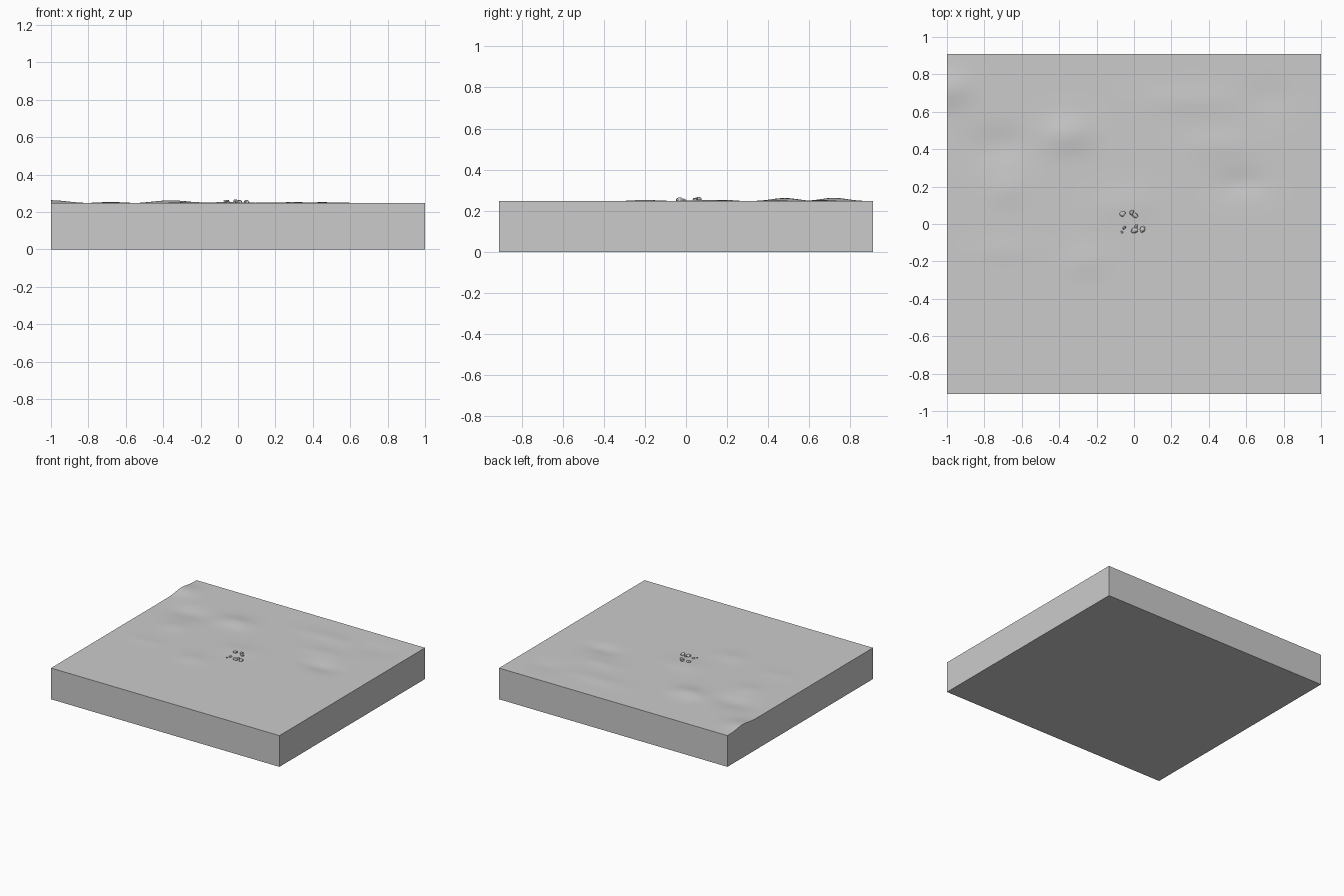
import bpy
import bmesh
import math
import random
from mathutils import Matrix, Vector

random.seed(4)
cube = bpy.data.objects.get("Cube")
if cube:
    bpy.data.objects.remove(cube, do_unlink=True)

GROUND = 0.247
grey = bpy.data.materials.new("stone_grey")
grey.use_nodes = True
colour = (0.6, 0.6, 0.6, 1)
grey.diffuse_color = colour
grey.node_tree.nodes["Principled BSDF"].inputs["Base Color"].default_value = colour

# Gentle mounds and hollows: x, y, x radius, y radius, height
MOUNDS = [
    (-1.0, 0.72, 0.12, 0.09, 0.016),
    (-0.72, 0.42, 0.15, 0.09, -0.011),
    (-0.68, 0.18, 0.10, 0.08, 0.006),
    (-0.36, 0.48, 0.13, 0.09, 0.015),
    (-0.05, 0.10, 0.14, 0.09, 0.006),
    (-0.26, -0.20, 0.11, 0.08, 0.006),
    (-0.70, -0.14, 0.14, 0.06, 0.003),
    (0.45, 0.42, 0.16, 0.07, 0.005),
    (0.57, 0.22, 0.13, 0.07, -0.010),
    (0.30, 0.66, 0.22, 0.07, 0.005),
    (0.72, 0.68, 0.13, 0.09, -0.005),
]


def ground_height(x, y):
    h = GROUND
    for cx, cy, rx, ry, amount in MOUNDS:
        h += amount * math.exp(-((x - cx) / rx) ** 2 - ((y - cy) / ry) ** 2)
    return h


def finish(bm, name):
    bmesh.ops.recalc_face_normals(bm, faces=bm.faces)
    mesh = bpy.data.meshes.new(name)
    bm.to_mesh(mesh)
    bm.free()
    mesh.materials.append(grey)
    obj = bpy.data.objects.new(name, mesh)
    bpy.context.collection.objects.link(obj)
    return obj


# Slab with an uneven top, straight walls and a flat base
bm = bmesh.new()
bmesh.ops.create_grid(bm, x_segments=80, y_segments=72, size=1)
for v in bm.verts:
    v.co.y *= 0.91
    v.co.z = ground_height(v.co.x, v.co.y)
rim = [e for e in bm.edges if e.is_boundary]
walls = bmesh.ops.extrude_edge_only(bm, edges=rim)["geom"]
for v in walls:
    if isinstance(v, bmesh.types.BMVert):
        v.co.z = 0
base_edges = [e for e in walls if isinstance(e, bmesh.types.BMEdge) and e.is_boundary]
bmesh.ops.contextual_create(bm, geom=base_edges)
slab = finish(bm, "ground_slab")
bpy.context.view_layer.objects.active = slab
slab.select_set(True)
bpy.ops.object.shade_smooth_by_angle(angle=math.radians(30))
slab.select_set(False)


# Small rough stones near the middle
def stone(name, x, y, length, width, height, turn):
    bm = bmesh.new()
    bmesh.ops.create_icosphere(bm, subdivisions=2, radius=1)
    for v in bm.verts:
        v.co *= random.uniform(0.82, 1.1)
    bm.transform(Matrix.Rotation(math.radians(turn), 4, "Z")
                 @ Matrix.Diagonal(Vector((length, width, height, 1))))
    bm.transform(Matrix.Translation((x, y, ground_height(x, y) + height * 0.4)))
    finish(bm, name)


STONES = [
    (-0.062, 0.055, 0.017, 0.014, 0.010, 20),
    (-0.012, 0.062, 0.016, 0.012, 0.012, 70),
    (0.006, 0.046, 0.020, 0.013, 0.010, -30),
    (-0.052, -0.020, 0.010, 0.007, 0.008, 40),
    (-0.066, -0.044, 0.007, 0.006, 0.005, 0),
    (0.004, -0.034, 0.022, 0.015, 0.011, 10),
    (0.012, -0.012, 0.011, 0.009, 0.008, 60),
    (0.046, -0.028, 0.015, 0.018, 0.012, -20),
]
for i, spec in enumerate(STONES, 1):
    stone(f"stone_{i}", *spec)
